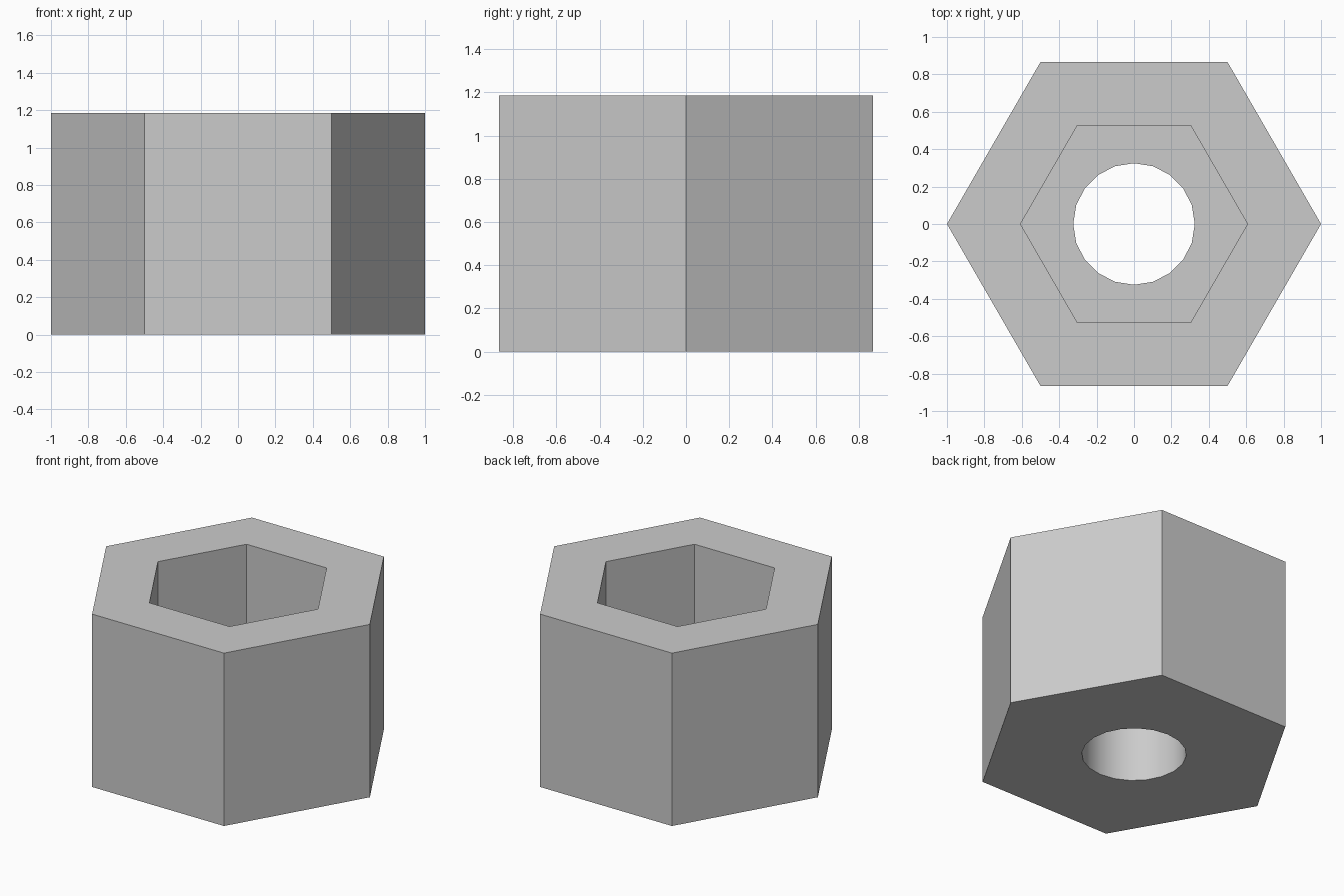
import bpy
import bmesh
from math import cos, sin, tau, radians

HEIGHT = 1.185
OUTER_R, POCKET_R, HOLE_R = 1.0, 0.607, 0.325
POCKET_FLOOR = 0.58

old = bpy.data.objects.get("Cube")
if old:
    bpy.data.objects.remove(old, do_unlink=True)

# Plain grey material
grey = bpy.data.materials.new("plain grey")
grey.use_nodes = True
colour = (0.6, 0.6, 0.6, 1)
grey.diffuse_color = colour
grey.node_tree.nodes["Principled BSDF"].inputs["Base Color"].default_value = colour

bm = bmesh.new()


def ring(sides, radius, z):
    """Closed loop of edges at one height."""
    verts = [bm.verts.new((radius * cos(tau * i / sides), radius * sin(tau * i / sides), z))
             for i in range(sides)]
    edges = [bm.edges.new((verts[i - 1], verts[i])) for i in range(sides)]
    return verts, edges


def wall(lower, upper):
    """Vertical faces between two matching loops."""
    a, b = lower[0], upper[0]
    for i in range(len(a)):
        bm.faces.new((a[i - 1], a[i], b[i], b[i - 1]))


def flat_rim(outer, inner):
    """Flat face with a hole, between two loops at the same height."""
    bmesh.ops.triangle_fill(bm, use_beauty=True, edges=outer[1] + inner[1], normal=(0, 0, 1))


outer_bottom, outer_top = ring(6, OUTER_R, 0), ring(6, OUTER_R, HEIGHT)
pocket_floor, pocket_top = ring(6, POCKET_R, POCKET_FLOOR), ring(6, POCKET_R, HEIGHT)
hole_bottom, hole_top = ring(20, HOLE_R, 0), ring(20, HOLE_R, POCKET_FLOOR)

# Outer sides, hexagonal pocket and round through hole
wall(outer_bottom, outer_top)
wall(pocket_floor, pocket_top)
wall(hole_bottom, hole_top)

# Top rim, pocket floor and underside
flat_rim(outer_top, pocket_top)
flat_rim(pocket_floor, hole_top)
flat_rim(outer_bottom, hole_bottom)
bmesh.ops.recalc_face_normals(bm, faces=bm.faces[:])

mesh = bpy.data.meshes.new("hex_spacer")
bm.to_mesh(mesh)
bm.free()
mesh.materials.append(grey)

spacer = bpy.data.objects.new("hex_spacer", mesh)
bpy.context.collection.objects.link(spacer)
bpy.ops.object.select_all(action='DESELECT')
spacer.select_set(True)
bpy.context.view_layer.objects.active = spacer
bpy.ops.object.shade_smooth_by_angle(angle=radians(30))
